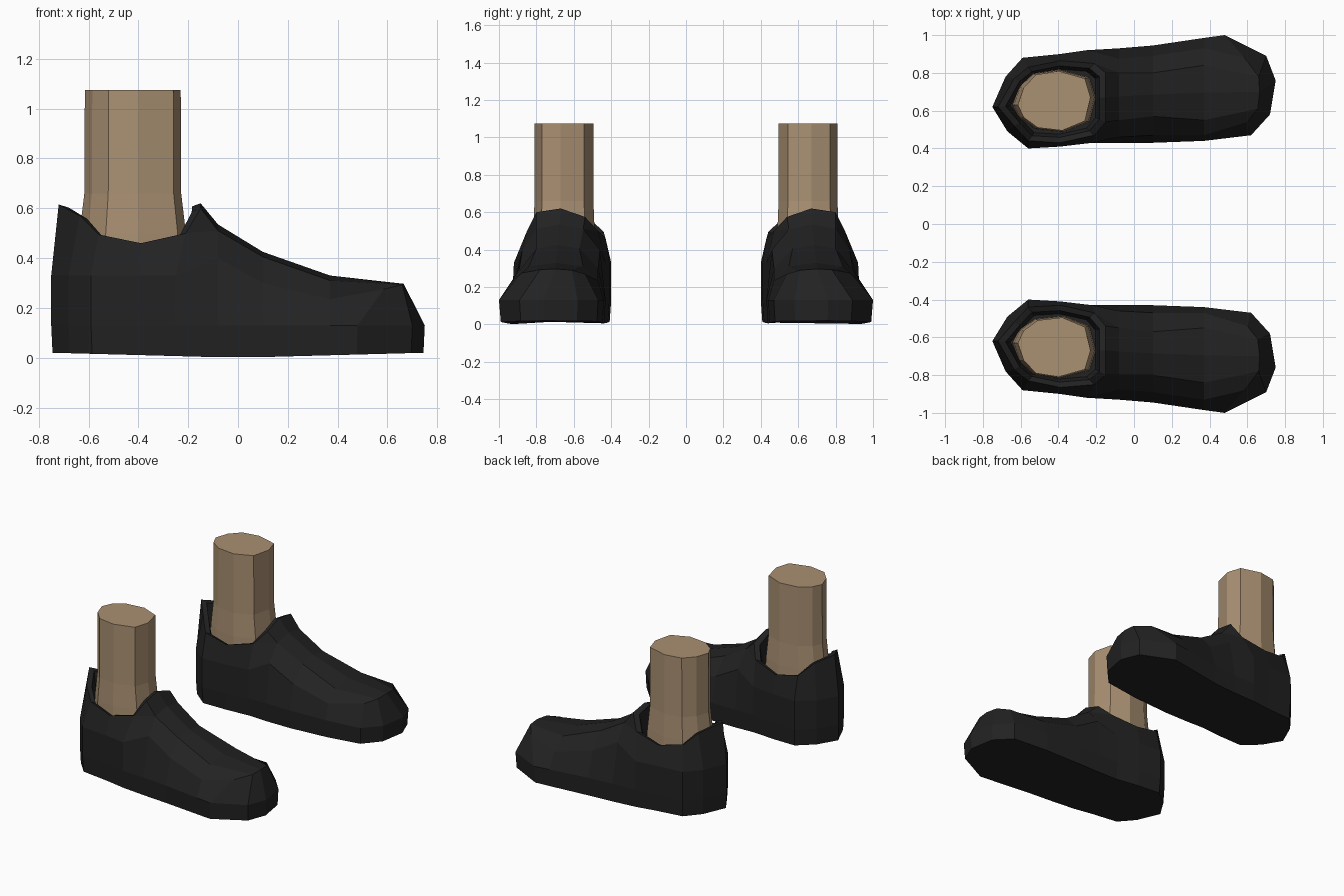
import bpy, bmesh
from mathutils import Vector

if "Cube" in bpy.data.objects:
    bpy.data.objects.remove(bpy.data.objects["Cube"])


def material(name, rgb):
    m = bpy.data.materials.new(name)
    m.diffuse_color = (*rgb, 1)
    m.use_nodes = True
    m.node_tree.nodes["Principled BSDF"].inputs["Base Color"].default_value = m.diffuse_color
    return m


BLACK = material("black_leather", (0.016, 0.016, 0.016))
SKIN = material("tan_skin", (0.40, 0.28, 0.17))
ANKLE = Vector((-0.41, 0.65, 0))


def sole_z(x):
    return 0.02 * abs(x) / 0.75


def finish(bm, name, mat, side):
    # side = -1 gives the mirrored foot
    for v in bm.verts:
        v.co.y *= side
    bmesh.ops.recalc_face_normals(bm, faces=bm.faces)
    me = bpy.data.meshes.new(name)
    bm.to_mesh(me)
    bm.free()
    me.materials.append(mat)
    ob = bpy.data.objects.new(name, me)
    bpy.context.collection.objects.link(ob)


def bridge(bm, a, b, closed=False):
    n = len(a)
    for i in range(n if closed else n - 1):
        j = (i + 1) % n
        bm.faces.new((a[i], a[j], b[j], b[i]))


# Forefoot sections: x, low y in/out, shoulder y in/out/z, top y in/out/z, ridge z
SECTIONS = [
    (-0.08, 0.43, 0.93, 0.46, 0.875, 0.40, 0.55, 0.80, 0.51, 0.535),
    (0.10, 0.43, 0.945, 0.47, 0.89, 0.30, 0.57, 0.80, 0.405, 0.425),
    (0.37, 0.44, 0.985, 0.47, 0.93, 0.235, 0.55, 0.84, 0.31, 0.33),
]
# Toe outline and toe top edge, inner side to outer side
TOE = [(0.62, 0.47), (0.72, 0.58), (0.75, 0.76), (0.70, 0.89), (0.48, 1.0)]
TOE_TOP = [(0.60, 0.54, 0.27), (0.655, 0.61, 0.29), (0.665, 0.70, 0.297),
           (0.66, 0.78, 0.293), (0.585, 0.88, 0.275)]
# Heel columns, outer side round to inner side: wall x, y, collar x, y, z
HEEL = [
    (-0.25, 0.92, -0.21, 0.85, 0.50), (-0.39, 0.90, -0.39, 0.865, 0.46),
    (-0.59, 0.88, -0.56, 0.83, 0.495), (-0.68, 0.78, -0.635, 0.77, 0.57),
    (-0.75, 0.62, -0.72, 0.62, 0.615), (-0.67, 0.49, -0.635, 0.52, 0.57),
    (-0.56, 0.40, -0.56, 0.44, 0.495), (-0.39, 0.41, -0.39, 0.43, 0.46),
    (-0.22, 0.43, -0.21, 0.47, 0.50),
]
LIP = [(-0.15, 0.54, 0.575), (-0.15, 0.67, 0.62), (-0.15, 0.80, 0.60)]


def shoe(name, side):
    bm = bmesh.new()

    def V(x, y, z):
        return bm.verts.new((x, y, z))

    def low(x, y):
        c = Vector((0, 0.67))
        return V(x * 0.993, c.y + (y - c.y) * 0.97, sole_z(x))

    # forefoot
    rows = []
    for x, li, lo, si, so, sz, ti, to, tz, rz in SECTIONS:
        rows.append([low(x, li), V(x, li, 0.13), V(x, si, sz), V(x, ti, tz),
                     V(x, (ti + to) / 2, rz), V(x, to, tz), V(x, so, sz),
                     V(x, lo, 0.13), low(x, lo)])
    # toe cap
    t_low = [low(*p) for p in TOE]
    t_mid = [V(*p, 0.13) for p in TOE]
    t_top = [V(*p) for p in TOE_TOP]
    rows.append([t_low[0], t_mid[0], *t_top, t_mid[4], t_low[4]])
    for a, b in zip(rows, rows[1:]):
        bridge(bm, a, b)
    bridge(bm, t_low, t_mid)
    bridge(bm, t_mid, t_top)

    # heel cup
    first = rows[0]
    h_low = [low(c[0], c[1]) for c in HEEL]
    h_mid = [V(c[0], c[1], 0.13) for c in HEEL]
    h_up = [V(c[0], c[1], 0.33) for c in HEEL]
    h_col = [V(*c[2:]) for c in HEEL]
    ends = ((8, 0), (7, 1), (6, 2), (5, 3))
    strips = [[first[o]] + h + [first[i]]
              for (o, i), h in zip(ends, (h_low, h_mid, h_up, h_col))]
    for a, b in zip(strips, strips[1:]):
        bridge(bm, a, b)

    # raised tongue
    lip = [V(*p) for p in LIP]
    bridge(bm, first[3:6], lip)
    bm.faces.new((first[5], h_col[0], lip[2]))
    bm.faces.new((first[3], lip[0], h_col[-1]))

    # collar rim and lining
    ring = lip + h_col
    for t, drop in ((0.13, 0.012), (0.21, None)):
        new = []
        for v in ring:
            p = v.co.lerp(ANKLE, t if drop else 0.09)
            p.z = v.co.z - drop if drop else 0.40
            new.append(bm.verts.new(p))
        bridge(bm, ring, new, True)
        ring = new
    bm.faces.new(ring)

    # sole
    bm.faces.new([r[0] for r in rows] + t_low[1:4]
                 + [r[8] for r in reversed(rows)] + h_low)
    finish(bm, name, BLACK, side)


LEG = [(-0.615, 0.63), (-0.585, 0.72), (-0.52, 0.79), (-0.40, 0.81), (-0.26, 0.77),
       (-0.23, 0.67), (-0.26, 0.545), (-0.38, 0.495), (-0.51, 0.51), (-0.585, 0.565)]


def leg(name, side):
    bm = bmesh.new()
    rings = []
    # z, widening along x, widening along y
    for z, sx, sy in ((0.38, 1.15, 1.05), (0.50, 1.11, 1.04), (0.66, 1.01, 1.0), (1.075, 1, 1)):
        rings.append([bm.verts.new((-0.42 + (x + 0.42) * sx, 0.652 + (y - 0.652) * sy, z))
                      for x, y in LEG])
    for a, b in zip(rings, rings[1:]):
        bridge(bm, a, b, True)
    bm.faces.new(rings[0])
    bm.faces.new(rings[-1])
    finish(bm, name, SKIN, side)


for label, s in (("left", 1), ("right", -1)):
    shoe(label + "_shoe", s)
    leg(label + "_leg", s)
